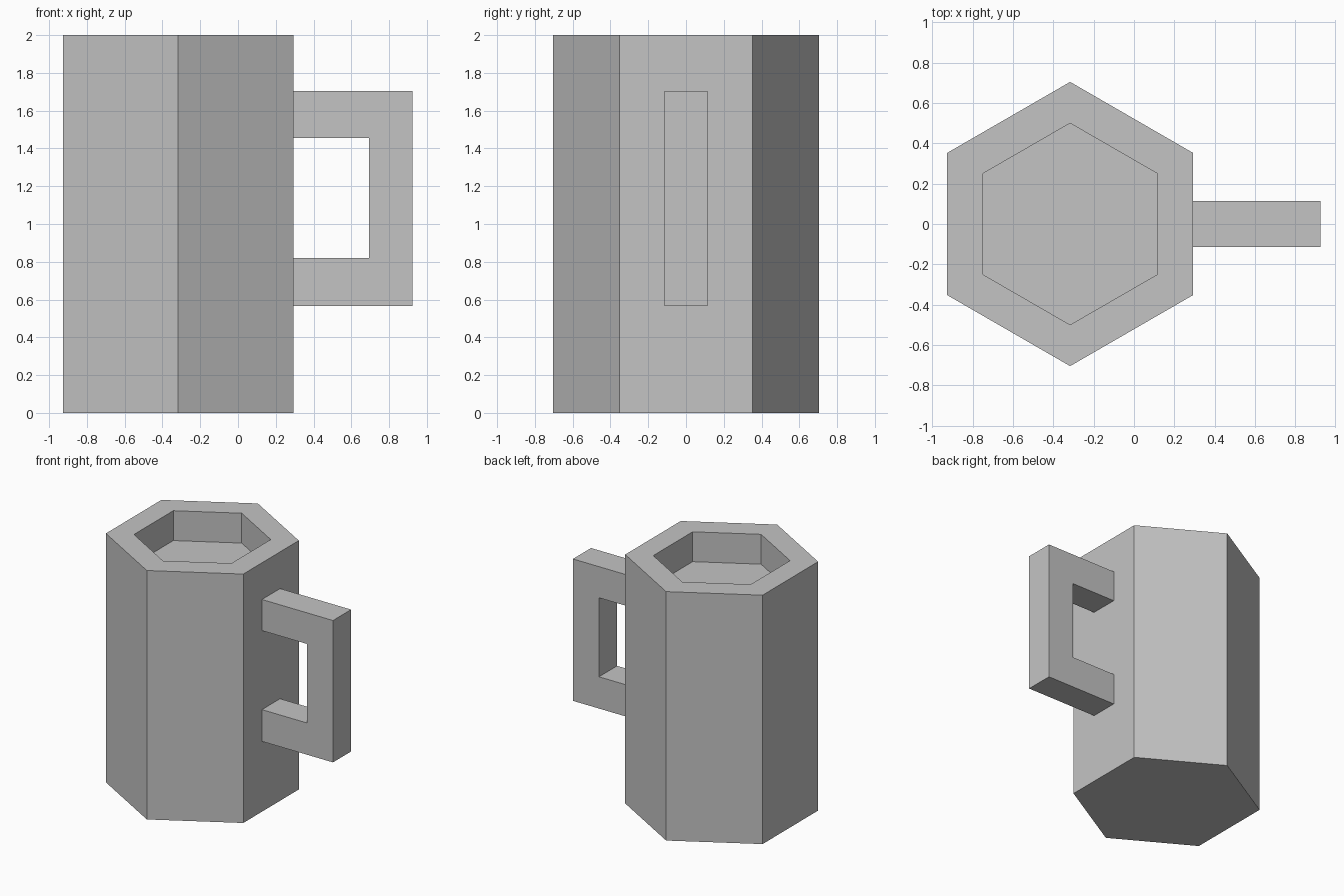
import bpy
import bmesh
import math

cube = bpy.data.objects.get("Cube")
if cube:
    bpy.data.objects.remove(cube, do_unlink=True)

CENTRE_X = -0.317
RADIUS, INNER_RADIUS = 0.705, 0.5
HEIGHT, FLOOR_Z = 2.0, 1.76

grey = bpy.data.materials.new("light_grey")
grey.use_nodes = True
colour = (0.55, 0.55, 0.55, 1)
grey.diffuse_color = colour
grey.node_tree.nodes["Principled BSDF"].inputs["Base Color"].default_value = colour


def make_object(name, bm):
    bmesh.ops.recalc_face_normals(bm, faces=bm.faces)
    mesh = bpy.data.meshes.new(name)
    bm.to_mesh(mesh)
    bm.free()
    mesh.materials.append(grey)
    obj = bpy.data.objects.new(name, mesh)
    bpy.context.collection.objects.link(obj)
    return obj


def hexagon(bm, radius, z):
    angles = [math.radians(30 + 60 * i) for i in range(6)]
    return [bm.verts.new((CENTRE_X + radius * math.cos(a), radius * math.sin(a), z))
            for a in angles]


# Mug body: hexagonal rings joined from the base, up the wall, into the recess
bm = bmesh.new()
rings = [hexagon(bm, r, z) for r, z in (
    (RADIUS, 0), (RADIUS, HEIGHT), (INNER_RADIUS, HEIGHT), (INNER_RADIUS, FLOOR_Z))]
for low, high in zip(rings, rings[1:]):
    for i in range(6):
        j = (i + 1) % 6
        bm.faces.new((low[i], low[j], high[j], high[i]))
bm.faces.new(rings[0])
bm.faces.new(rings[-1])
make_object("mug_body", bm)

# Handle: squared C-shaped profile extruded across its width
profile = [(0.293, 0.565), (0.925, 0.565), (0.925, 1.705), (0.293, 1.705),
           (0.293, 1.455), (0.693, 1.455), (0.693, 0.82), (0.293, 0.82)]
half_width = 0.115
bm = bmesh.new()
side = bm.faces.new([bm.verts.new((x, -half_width, z)) for x, z in profile])
extruded = bmesh.ops.extrude_face_region(bm, geom=[side], use_keep_orig=True)
moved = [v for v in extruded["geom"] if isinstance(v, bmesh.types.BMVert)]
bmesh.ops.translate(bm, verts=moved, vec=(0, 2 * half_width, 0))
make_object("handle", bm)
